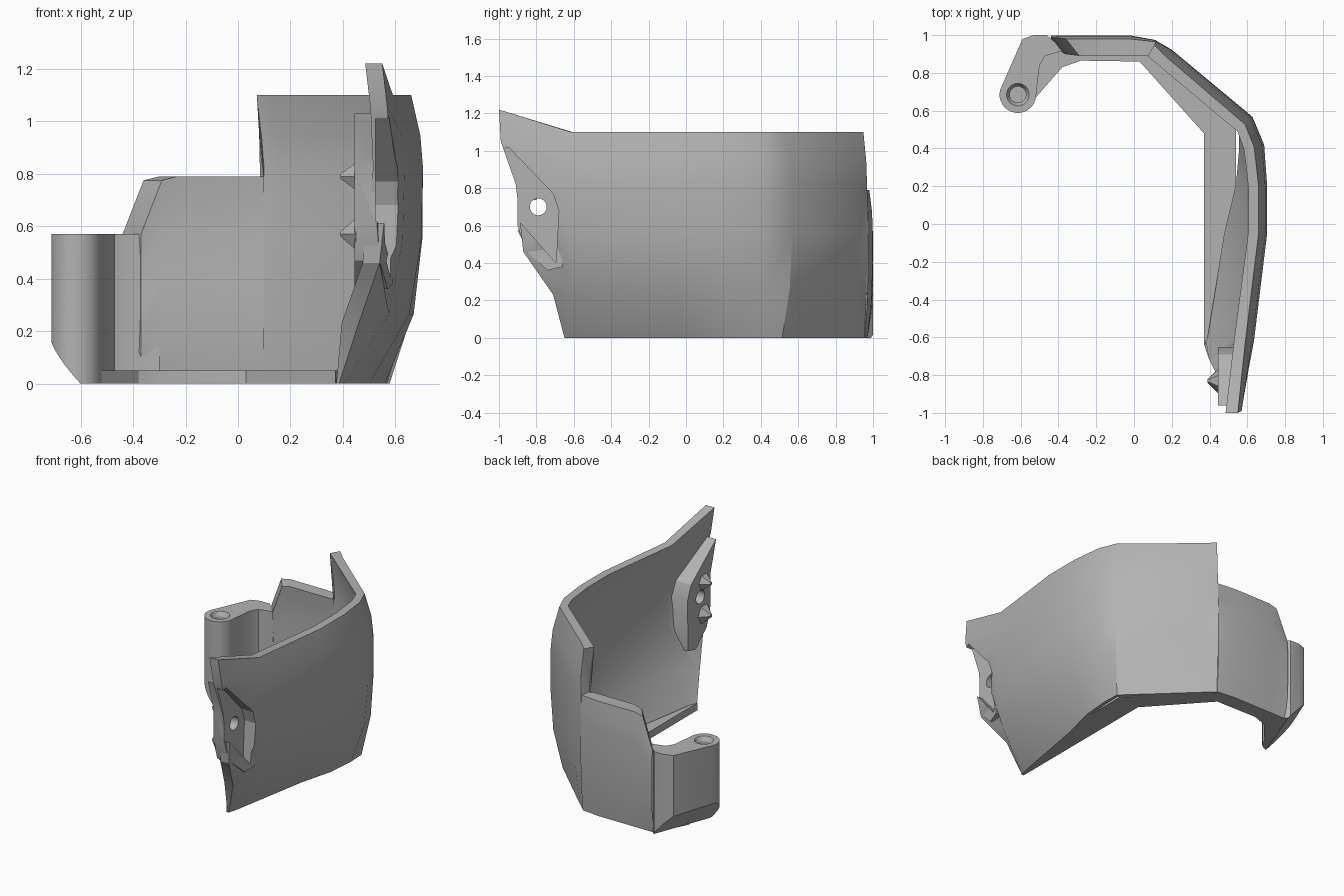
import bpy, bmesh, math
from mathutils import Vector, Matrix

cube = bpy.data.objects.get("Cube")
if cube:
    bpy.data.objects.remove(cube)

grey = bpy.data.materials.new("plain_grey")
grey.use_nodes = True
COLOUR = (0.45, 0.45, 0.45, 1)
grey.diffuse_color = COLOUR
grey.node_tree.nodes["Principled BSDF"].inputs["Base Color"].default_value = COLOUR


def finish(bm, name):
    bmesh.ops.remove_doubles(bm, verts=bm.verts, dist=0.0005)
    bmesh.ops.recalc_face_normals(bm, faces=bm.faces)
    mesh = bpy.data.meshes.new(name)
    bm.to_mesh(mesh)
    bm.free()
    mesh.materials.append(grey)
    ob = bpy.data.objects.new(name, mesh)
    bpy.context.collection.objects.link(ob)
    return ob


def prism(name, outline, low, high, axis="z"):
    """Extrude an outline: (x, y) along z, or (y, z) along x."""
    bm = bmesh.new()
    place = (lambda p, d: (p[0], p[1], d)) if axis == "z" else (lambda p, d: (d, p[0], p[1]))
    face = bm.faces.new([bm.verts.new(place(p, low)) for p in outline])
    new = bmesh.ops.extrude_face_region(bm, geom=[face])["geom"]
    shift = Vector((0, 0, high - low)) if axis == "z" else Vector((high - low, 0, 0))
    bmesh.ops.translate(bm, vec=shift, verts=[v for v in new if isinstance(v, bmesh.types.BMVert)])
    return finish(bm, name)


def cone(name, centre, r1, r2, depth, axis="z", segments=32):
    bm = bmesh.new()
    turn = Matrix.Rotation(-math.pi / 2, 4, "Y") if axis == "x" else Matrix()
    bmesh.ops.create_cone(bm, cap_ends=True, segments=segments, radius1=r1, radius2=r2,
                          depth=depth, matrix=Matrix.Translation(centre) @ turn)
    return finish(bm, name)


def cut(ob, *cutters):
    for cutter in cutters:
        mod = ob.modifiers.new("cut", "BOOLEAN")
        mod.operation = "DIFFERENCE"
        mod.solver = "EXACT"
        mod.object = cutter
        cutter.hide_render = True
        cutter.hide_viewport = True


# Shell stations: x, y at the widest, bottom tuck, top tuck, thickness, top height
STATIONS = [
    (0.64, -0.62, 0.24, 0.05, 0.06, 1.1),
    (0.71, -0.05, 0.21, 0.05, 0.055, 1.1),
    (0.71, 0.20, 0.15, 0.05, 0.055, 1.1),
    (0.695, 0.42, 0.12, 0.06, 0.055, 1.1),
    (0.63, 0.57, 0.08, 0.06, 0.055, 1.1),
    (0.20, 0.925, 0.04, 0.05, 0.06, 1.1),
    (0.12, 0.97, 0.02, 0.025, 0.07, 1.1),
    (0.115, 0.975, 0.02, 0.01, 0.075, 0.79),
    (-0.02, 1.0, 0.03, 0.02, 0.09, 0.79),
    (-0.30, 1.0, 0.03, 0.02, 0.09, 0.79),
    (-0.36, 1.0, 0.03, 0.02, 0.09, 0.775),
    (-0.44, 1.0, 0.03, 0.01, 0.09, 0.57),
]
FRONT = [(0.385, -0.65, 0), (0.46, -0.71, 0.23), (0.54, -0.87, 0.46),
         (0.58, -0.91, 0.82), (0.57, -0.99, 1.05), (0.55, -1, 1.22)]
HEIGHTS = [0, 0.24, 0.5, 0.75, 0.86, 1]
TUCK_LOW = [1, 0.27, 0.05, 0, 0, 0]
TUCK_HIGH = [0, 0, 0, 0.1, 0.3, 1]
THICKNESS = [0.4, 1, 1, 1, 1, 1]


def shell():
    bm = bmesh.new()
    outer = [[Vector(p) for p in FRONT]]
    inner = [[Vector(p) - Vector((0.01 if p[2] == 0 else 0.065, 0, 0)) for p in FRONT]]
    for i, (x, y, low, high, thick, top) in enumerate(STATIONS):
        a, b = STATIONS[max(i - 1, 0)], STATIONS[min(i + 1, len(STATIONS) - 1)]
        along = Vector((b[0] - a[0], b[1] - a[1], 0)).normalized()
        inward = Vector((-along.y, along.x, 0))
        slant = Vector((0.07 if x < -0.25 else 0, 0, 0))
        columns = [], []
        for h, tl, th, tk in zip(HEIGHTS, TUCK_LOW, TUCK_HIGH, THICKNESS):
            p = Vector((x, y, h * top)) + inward * (low * tl + high * th)
            columns[0].append(p)
            columns[1].append(p + inward * thick * tk + slant)
        outer.append(columns[0])
        inner.append(columns[1])
    # Closed ring of points at each station, bridged to the next
    rings = [[bm.verts.new(p) for p in o + n[::-1]] for o, n in zip(outer, inner)]
    count = len(rings[0])
    for r, s in zip(rings, rings[1:]):
        for k in range(count):
            m = (k + 1) % count
            bm.faces.new((r[k], r[m], s[m], s[k]))
    half = count // 2
    for ring in (rings[0], rings[-1]):
        for k in range(half - 1):
            bm.faces.new((ring[k], ring[k + 1], ring[count - 2 - k], ring[count - 1 - k]))
    return finish(bm, "curved_shell")


wall = shell()

# Narrow floor lip along the inside of the bottom edge
lip = prism("bottom_lip", [(0.37, -0.65), (0.37, 0.48), (0.03, 0.86), (-0.28, 0.865),
                           (-0.38, 0.83), (-0.52, 0.67), (-0.55, 0.75), (-0.45, 0.95),
                           (0.05, 0.95), (0.2, 0.86), (0.54, 0.5), (0.54, 0.2),
                           (0.48, -0.05), (0.39, -0.6)], 0, 0.05)

# Hinge arm with a rounded barrel end
HX, HY, HR = -0.615, 0.685, 0.097
arc = [(HX + HR * math.cos(a), HY + HR * math.sin(a))
       for a in (math.radians(165 + 195 * i / 16) for i in range(17))]
arm = prism("hinge_arm", [(-0.36, 0.97), (-0.43, 0.97), (-0.46, 1), (-0.53, 1), (-0.59, 0.98)]
            + arc + [(-0.5, 0.84), (-0.47, 0.89), (-0.4, 0.91), (-0.3, 0.91)], 0, 0.57)

# Slanted underside along the outer face of the arm
bm = bmesh.new()
bm.from_mesh(arm.data)
bmesh.ops.bisect_plane(bm, geom=bm.verts[:] + bm.edges[:] + bm.faces[:],
                       plane_co=(-0.6, 0.59, 0), plane_no=(-0.14, 0.053, -0.125),
                       clear_outer=True)
bmesh.ops.holes_fill(bm, edges=[e for e in bm.edges if e.is_boundary])
bmesh.ops.recalc_face_normals(bm, faces=bm.faces)
bm.to_mesh(arm.data)
bm.free()

cut(arm, cone("pin_hole_cutter", (HX, HY, 0.4), 0.043, 0.043, 0.4),
    cone("countersink_cutter", (HX, HY, 0.56), 0.04, 0.068, 0.05))

# Recessed ear with a bolt hole, its outer side leaning along the shell
ear = prism("front_ear", [(-0.96, 1.03), (-0.69, 0.82), (-0.65, 0.72), (-0.66, 0.38),
                          (-0.74, 0.36), (-0.86, 0.47), (-0.9, 0.6), (-0.9, 0.82)],
            0.445, 0.55, "x")
for v in ear.data.vertices:
    if v.co.x > 0.5:
        v.co.x = 0.53 + 0.25 * (v.co.y + 0.9)
pocket = prism("pocket_cutter", [(-0.95, 1.02), (-0.71, 0.77), (-0.68, 0.68), (-0.695, 0.4),
                                 (-0.88, 0.61), (-1.1, 0.7), (-1.1, 0.95)], 0.525, 0.9, "x")
bolt = cone("bolt_hole_cutter", (0.5, -0.79, 0.7), 0.045, 0.045, 0.4, "x")
cut(wall, pocket, bolt)
cut(ear, pocket, bolt)

# Two pointed nubs on the inner face of the ear
nubs = [cone(f"ear_nub_{i}", (0.42, -0.83, z), r, 0.01, 0.06, "x", 6)
        for i, (z, r) in enumerate(((0.57, 0.07), (0.79, 0.06)))]

# Smooth shading that keeps the creases
for ob in [wall, lip, arm, ear] + nubs:
    bpy.ops.object.select_all(action="DESELECT")
    ob.select_set(True)
    bpy.context.view_layer.objects.active = ob
    bpy.ops.object.shade_smooth_by_angle(angle=math.radians(28))
